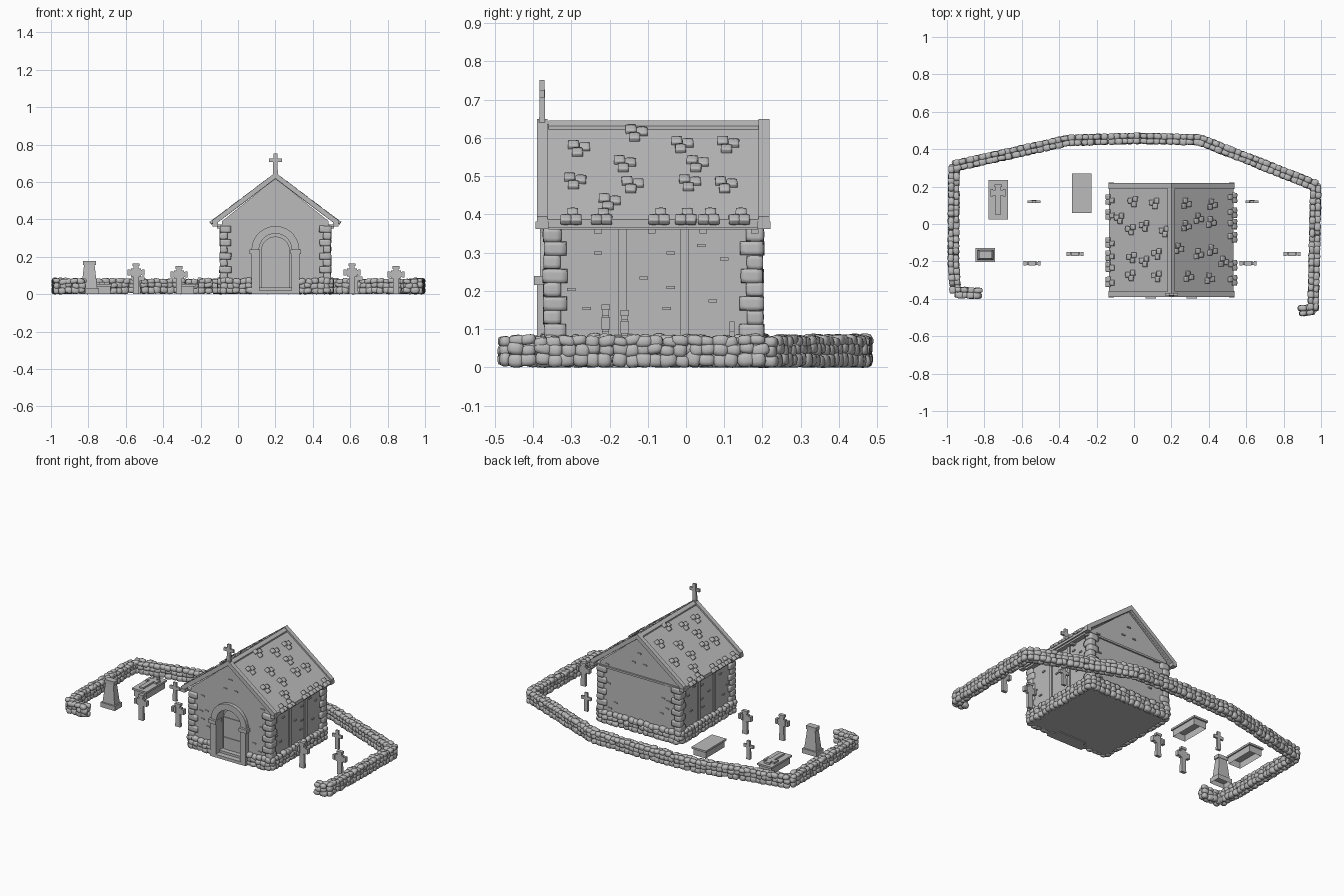
import bpy, bmesh, math, random
from mathutils import Vector, Matrix

random.seed(4)
R = random.uniform
if "Cube" in bpy.data.objects:
    bpy.data.objects.remove(bpy.data.objects["Cube"])

grey = bpy.data.materials.new("stone grey")
grey.use_nodes = True
grey.diffuse_color = (0.5, 0.5, 0.5, 1)
grey.node_tree.nodes["Principled BSDF"].inputs["Base Color"].default_value = (0.5, 0.5, 0.5, 1)

CX, CY = 0.2, -0.085           # chapel centre
HX, HY = 0.285, 0.275          # chapel half size
EAVE, SLOPE = 0.39, 0.25 / 0.333


def finish(name, bm, smooth=False):
    bmesh.ops.recalc_face_normals(bm, faces=bm.faces)
    me = bpy.data.meshes.new(name)
    bm.to_mesh(me)
    bm.free()
    for p in me.polygons:
        p.use_smooth = smooth
    me.materials.append(grey)
    ob = bpy.data.objects.new(name, me)
    bpy.context.collection.objects.link(ob)
    return ob


def add_box(bm, x, y, z, sx, sy, sz, taper=1.0, open_base=False):
    """Box centred on x, y, resting on z; taper scales the top."""
    vs = bmesh.ops.create_cube(bm, size=1)["verts"]
    for v in vs:
        k = taper if v.co.z > 0 else 1
        v.co = Vector((x + v.co.x * sx * k, y + v.co.y * sy * k, z + (v.co.z + 0.5) * sz))
    if open_base:
        base = [f for f in {f for v in vs for f in v.link_faces}
                if all(abs(v.co.z - z) < 1e-6 for v in f.verts)]
        bmesh.ops.delete(bm, geom=base, context="FACES_ONLY")


def add_prism(bm, pts, y0, y1):
    """Extrude an x-z outline along y."""
    a = [bm.verts.new((x, y0, z)) for x, z in pts]
    b = [bm.verts.new((x, y1, z)) for x, z in pts]
    bm.faces.new(a)
    bm.faces.new(b)
    n = len(pts)
    for i in range(n):
        bm.faces.new((a[i], a[(i + 1) % n], b[(i + 1) % n], b[i]))


# Rounded block shared by all the stones
tm = bmesh.new()
bmesh.ops.create_cube(tm, size=2)
bmesh.ops.subdivide_edges(tm, edges=tm.edges[:], cuts=2, use_grid_fill=True)
BLOCK = [(v.co.normalized() * 1.08).lerp(v.co, 0.25) for v in tm.verts]
FACES = [[v.index for v in f.verts] for f in tm.faces]
tm.free()


def add_stone(bm, pos, half, rot=None, wobble=0.12, square=0.0):
    m = rot or Matrix.Identity(3)
    if wobble:
        m = m @ Matrix.Rotation(R(-wobble, wobble) * 2, 3, "Y") @ Matrix.Rotation(R(-wobble, wobble), 3, "Z")
    vs = []
    for p in BLOCK:
        c = Vector([max(-1, min(1, a * (1 + square))) for a in p])
        vs.append(bm.verts.new(Vector(pos) + m @ Vector([a * b for a, b in zip(c, half)])))
    for f in FACES:
        bm.faces.new([vs[i] for i in f])


def stone_row(bm, a, b, z, half, step):
    a, b = Vector(a), Vector(b)
    d = b - a
    rot = Matrix.Rotation(math.atan2(d.y, d.x), 3, "Z")
    n = max(1, round(d.length / step))
    for i in range(n):
        p = a + d * ((i + R(0.3, 0.7)) / n)
        s = [h * R(0.85, 1.15) for h in half]
        add_stone(bm, (p.x, p.y, max(z + R(-0.004, 0.004), s[2])), s, rot)


# Boundary wall of rounded field stones
path = [(-0.82, -0.37), (-0.955, -0.365), (-0.966, -0.2), (-0.962, 0.31), (-0.35, 0.447),
        (0.0, 0.458), (0.35, 0.45), (0.972, 0.205), (0.958, -0.458), (0.89, -0.465)]
bm = bmesh.new()
for a, b in zip(path, path[1:]):
    a, b = Vector(a), Vector(b)
    side = (b - a).normalized().orthogonal() * 0.014
    for k, z in enumerate((0.019, 0.047, 0.069)):
        for s in (-1, 1):
            stone_row(bm, a + side * s, b + side * s, z, (0.021, 0.016, 0.018 - k * 0.002), 0.034)
finish("boundary_wall", bm, True)

# Chapel body with an arched opening
bm = bmesh.new()
add_prism(bm, [(CX - HX, 0.006), (CX + HX, 0.006), (CX + HX, EAVE), (CX, EAVE + SLOPE * HX + 0.015),
               (CX - HX, EAVE)], CY - HY, CY + HY)
body = finish("chapel_walls", bm)


def arch(r, spring, base, n=14):
    top = [(CX + r * math.cos(math.pi * i / n), spring + r * math.sin(math.pi * i / n)) for i in range(n + 1)]
    return [(CX + r, base)] + top + [(CX - r, base)]


bm = bmesh.new()
add_prism(bm, arch(0.09, 0.235, 0.02), CY - HY - 0.1, CY - HY + 0.05)
cutter = finish("doorway_cutter", bm)
cutter.hide_render = True
cutter.hide_viewport = True
cut = body.modifiers.new("doorway", "BOOLEAN")
cut.object = cutter
cut.solver = "EXACT"

# Door with straps and threshold
front = CY - HY
bm = bmesh.new()
add_prism(bm, arch(0.078, 0.23, 0.02), front + 0.036, front + 0.055)
for z in (0.1, 0.23):
    add_box(bm, CX, front + 0.035, z, 0.15, 0.008, 0.014)
finish("door", bm)
bm = bmesh.new()
add_box(bm, CX, front + 0.01, 0, 0.2, 0.08, 0.02)
add_box(bm, CX, front + 0.025, 0.02, 0.17, 0.04, 0.015)
finish("door_step", bm)

# Door surround: jambs, capitals and arch ring
bm = bmesh.new()
for s in (-1, 1):
    add_box(bm, CX + s * 0.107, front - 0.004, 0, 0.042, 0.05, 0.225)
    add_box(bm, CX + s * 0.11, front - 0.006, 0.215, 0.056, 0.062, 0.024)
outer, inner = arch(0.128, 0.236, 0)[1:-1], arch(0.088, 0.236, 0)[1:-1]
add_prism(bm, outer + inner[::-1], front - 0.022, front + 0.02)
finish("door_surround", bm)

# Roof, gable copings and ridge cap
def chevron(w, top, eave, thick):
    return [(CX - w, eave), (CX, top), (CX + w, eave), (CX + w, eave - thick),
            (CX, top - thick), (CX - w, eave - thick)]


back = CY + HY
bm = bmesh.new()
add_prism(bm, chevron(0.333, 0.637, 0.387, 0.022), front - 0.01, back + 0.01)
finish("roof", bm)
bm = bmesh.new()
for y0, y1 in ((-0.39, -0.362), (0.19, 0.218)):
    add_prism(bm, chevron(0.336, 0.65, 0.395, 0.032), y0, y1)
    for s in (-1, 1):
        add_box(bm, CX + s * 0.322, (y0 + y1) / 2, 0.362, 0.03, 0.034, 0.02)
finish("gable_copings", bm)
bm = bmesh.new()
add_prism(bm, chevron(0.02, 0.645, 0.631, 0.02), front, back)
finish("ridge_cap", bm)
bm = bmesh.new()
add_box(bm, CX, back + 0.004, 0.36, 2 * HX, 0.012, 0.012)
finish("back_string_course", bm)

# Loose raised slates in small clusters on both slopes
spots = [(-0.13, 0.61), (-0.28, 0.57), (-0.16, 0.53), (-0.29, 0.485), (-0.14, 0.475), (-0.2, 0.43),
         (-0.01, 0.58), (0.11, 0.58), (0.03, 0.53), (0.105, 0.475), (0.01, 0.48)]
eaves = [-0.3, -0.22, -0.07, 0.0, 0.06, 0.14]
bm = bmesh.new()
for s in (-1, 1):
    tilt = Matrix.Rotation(s * math.atan(SLOPE), 3, "Y")
    items = [(y + dy, z + dz) for y, z in spots for dy, dz in ((-0.014, 0.008), (0.015, 0.002), (-0.004, -0.012))]
    items += [(y + dy, 0.392 + dz) for y in eaves for dy, dz in ((-0.014, -0.008), (0.013, -0.008), (0.004, 0.008))]
    for y, z in items:
        y = y if s > 0 else 2 * CY - y
        add_stone(bm, (CX + s * (0.637 - z) / SLOPE, y, z + 0.003), (0.013, 0.014, 0.008), tilt, 0.05, 0.3)
finish("raised_slates", bm, True)

# Corner quoins in alternating long and short courses
bm = bmesh.new()
for sx in (-1, 1):
    for sy in (-1, 1):
        for i in range(8):
            long_x = i % 2
            hx, hy = (0.03, 0.022) if long_x else (0.02, 0.03)
            add_stone(bm, (CX + sx * (HX + 0.012 - hx), CY + sy * (HY + 0.012 - hy), 0.095 + i * 0.036),
                      (hx * R(0.95, 1.1), hy * R(0.95, 1.1), 0.018), None, 0.03, 0.3)
finish("corner_quoins", bm, True)

# Foundation stones around the chapel, leaving the doorway clear
bm = bmesh.new()
x0, x1, y0, y1 = CX - HX - 0.008, CX + HX + 0.008, front - 0.006, back + 0.006
runs = [((x0, y0), (0.075, y0)), ((0.325, y0), (x1, y0)), ((x1, y0), (x1, y1)),
        ((x1, y1), (x0, y1)), ((x0, y1), (x0, y0))]
for a, b in runs:
    for z in (0.018, 0.045, 0.069):
        stone_row(bm, a, b, z, (0.021, 0.018, 0.017), 0.036)
finish("foundation_stones", bm, True)

# Side pilasters, eave corbels and proud bricks
bm = bmesh.new()
for s in (-1, 1):
    x = CX + s * HX
    for y in (-0.165, -0.005):
        add_box(bm, x, y, 0.06, 0.016, 0.022, 0.305)
    for y in (-0.23, -0.09, 0.045, 0.18):
        add_box(bm, x + s * 0.012, y, 0.35, 0.03, 0.02, 0.022)
    add_box(bm, x + s * 0.016, CY, 0.361, 0.03, 2 * HY, 0.012)
finish("side_pilasters_and_corbels", bm)
side_bricks = [(-0.23, 0.295), (-0.3, 0.2), (-0.26, 0.15), (-0.04, 0.295), (0.04, 0.315), (0.1, 0.28),
               (0.07, 0.17), (-0.04, 0.205), (-0.05, 0.15), (-0.11, 0.23)]
end_bricks = [(0.2, 0.51), (0.16, 0.445), (0.24, 0.445), (0.0, 0.355), (0.43, 0.38), (-0.01, 0.255), (0.03, 0.265),
              (0.42, 0.26), (0.37, 0.145), (0.04, 0.165), (0.41, 0.1), (0.0, 0.205)]
bm = bmesh.new()
for y, z in side_bricks:
    for s in (-1, 1):
        add_box(bm, CX + s * HX, y, z, 0.012, 0.022, 0.008)
for x, z in end_bricks:
    for y in (front, back):
        add_box(bm, x, y, z, 0.012 * 2, 0.012, 0.008)
finish("proud_bricks", bm)


# Upright crosses: gable finial and grave markers
def cross(name, x, y, z, w, h, d, ends=True):
    bm = bmesh.new()
    t = w * 0.28
    arm = z + h * 0.7
    add_box(bm, x, y, z, t * 1.35, d, h, 0.8)
    add_box(bm, x, y, arm - t / 2, w, d * 0.8, t)
    if ends:
        for s in (-1, 1):
            add_box(bm, x + s * w * 0.42, y, arm - t * 0.65, w * 0.16, d * 1.15, t * 1.3)
            add_box(bm, x + s * w * 0.22, y, arm - t * 0.85, w * 0.14, d * 0.9, t * 1.7)
        add_box(bm, x, y, z + h - t * 0.6, t * 1.5, d * 1.15, t * 0.6)
    finish(name, bm)


cross("gable_cross", CX, -0.376, 0.63, 0.07, 0.122, 0.016, False)
for side, xs in (("right", (-0.535, -0.545, -0.315)), ("left", (0.63, 0.61, 0.845))):
    cross(side + "_small_grave_cross", xs[0], 0.12, 0, 0.07, 0.12, 0.016, False)
    cross(side + "_tall_grave_cross", xs[1], -0.21, 0, 0.09, 0.165, 0.02)
    cross(side + "_grave_cross", xs[2], -0.16, 0, 0.09, 0.15, 0.02)

# Chest tombs, open underneath, one with a carved cross
for name, x, y in (("carved_tomb", -0.727, 0.13), ("plain_tomb", -0.28, 0.165)):
    bm = bmesh.new()
    add_box(bm, x, y, 0, 0.088, 0.19, 0.042, 1.0, True)
    add_box(bm, x, y, 0.042, 0.104, 0.21, 0.012)
    finish(name, bm)
bm = bmesh.new()
add_box(bm, -0.727, 0.13, 0.053, 0.028, 0.165, 0.012)
add_box(bm, -0.727, 0.167, 0.053, 0.078, 0.028, 0.012)
for s in (-1, 1):
    add_box(bm, -0.727 + s * 0.033, 0.167, 0.053, 0.014, 0.038, 0.013)
add_box(bm, -0.727, 0.205, 0.053, 0.04, 0.014, 0.013)
finish("tomb_cross", bm)

# Tapered monument on a plinth
bm = bmesh.new()
add_box(bm, -0.795, -0.165, 0, 0.104, 0.074, 0.03, 1.0, True)
add_box(bm, -0.795, -0.165, 0.03, 0.086, 0.054, 0.125, 0.66)
add_box(bm, -0.795, -0.165, 0.155, 0.07, 0.04, 0.022)
finish("monument", bm)
